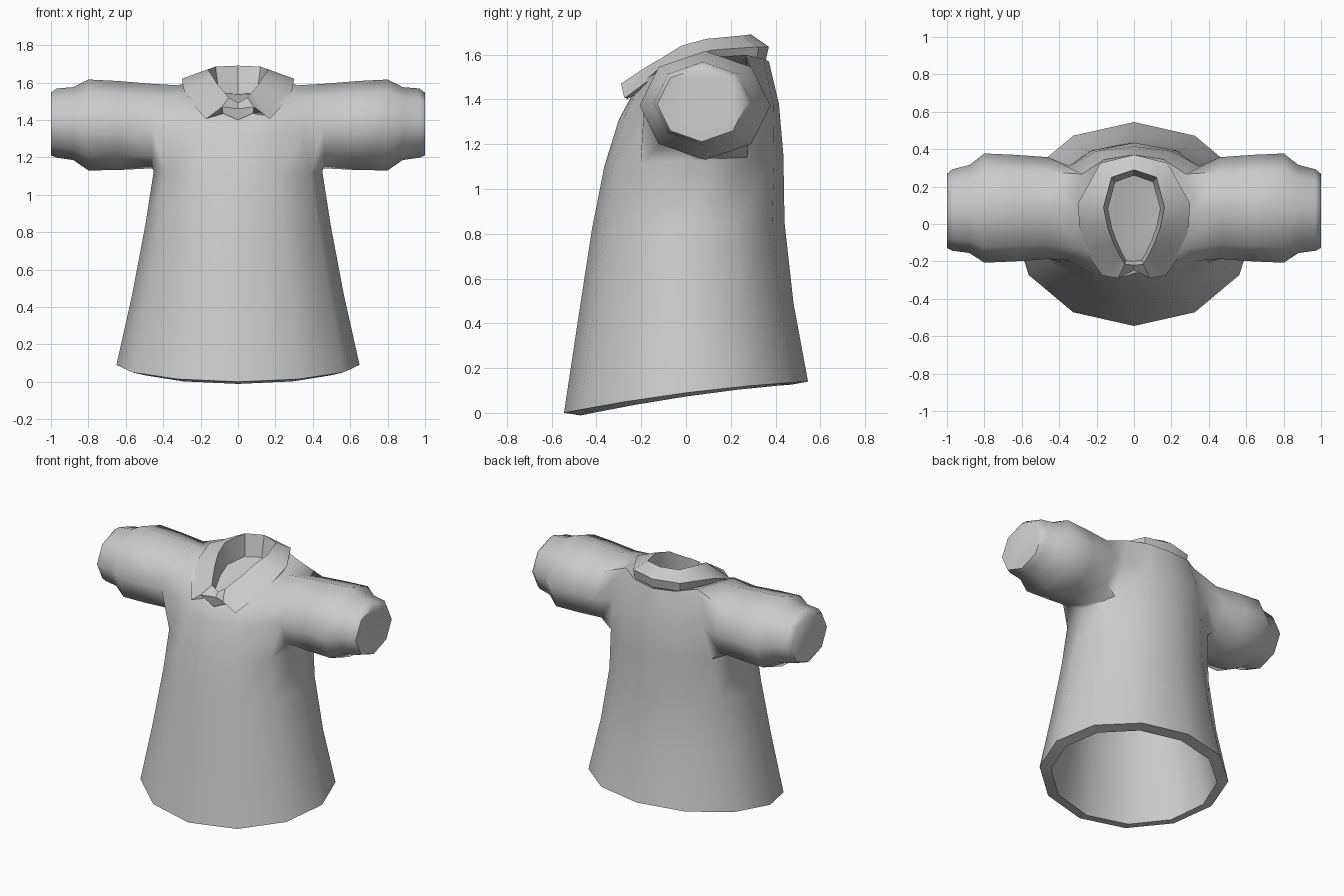
import bpy, bmesh
from math import sin, cos, pi, radians, copysign

if "Cube" in bpy.data.objects:
    bpy.data.objects.remove(bpy.data.objects["Cube"])

cloth = bpy.data.materials.new("grey cloth")
cloth.use_nodes = True
cloth.diffuse_color = (0.6, 0.6, 0.6, 1)
cloth.node_tree.nodes["Principled BSDF"].inputs["Base Color"].default_value = (0.6, 0.6, 0.6, 1)

SIDES = 12


def finish(bm, name, angle, thickness=0.0):
    """Make the object, thicken it inwards if asked, and shade it."""
    bmesh.ops.recalc_face_normals(bm, faces=bm.faces)
    mesh = bpy.data.meshes.new(name)
    bm.to_mesh(mesh)
    bm.free()
    mesh.materials.append(cloth)
    ob = bpy.data.objects.new(name, mesh)
    bpy.context.collection.objects.link(ob)
    bpy.ops.object.select_all(action='DESELECT')
    ob.select_set(True)
    bpy.context.view_layer.objects.active = ob
    if thickness:
        lining = ob.modifiers.new("lining", 'SOLIDIFY')
        lining.thickness = thickness
        lining.offset = -1
        bpy.ops.object.modifier_apply(modifier=lining.name)
    bpy.ops.object.shade_smooth_by_angle(angle=radians(angle))


def body_ring(bm, rx, front, back, z_front, z_side, z_back, power):
    """Oval ring, vertex 0 at the front; a power below 1 squares it off."""
    ring = []
    for i in range(SIDES):
        a = 2 * pi * i / SIDES
        c = -cos(a)
        y = (front + back) / 2 + (back - front) / 2 * copysign(abs(c) ** power, c)
        z = z_side + (z_back - z_front) / 2 * c + ((z_back + z_front) / 2 - z_side) * c * c
        ring.append(bm.verts.new((rx * sin(a), y, z)))
    return ring


def bridge(bm, a, b, skip=()):
    n = len(a)
    for i in range(n):
        if i not in skip:
            j = (i + 1) % n
            bm.faces.new((a[i], a[j], b[j], b[i]))


# Gown: flared shell from hem to neck, with armholes left open
profile = [
    (.65, -.545, .545, 0, .09, .14, 1),
    (.565, -.48, .48, .43, .47, .49, 1),
    (.495, -.42, .44, .82, .84, .85, .95),
    (.45, -.365, .435, 1.10, 1.13, 1.15, .75),
    (.40, -.30, .415, 1.31, 1.37, 1.38, .5),
    (.32, -.235, .37, 1.43, 1.585, 1.57, .6),
    (.18, -.20, .30, 1.45, 1.53, 1.54, 1),
]
bm = bmesh.new()
shell = [body_ring(bm, *p) for p in profile]
for k in range(len(shell) - 1):
    holes = (2, 3, 8, 9) if k in (3, 4) else ()
    bridge(bm, shell[k], shell[k + 1], holes)
bm.faces.new(shell[-1])

# Sleeves: eight-sided tubes grown from the armholes
# (x, centre y, radius y, centre z, radius z)
sleeve = [
    (.46, .085, .272, 1.367, .226),
    (.64, .085, .285, 1.37, .238),
    (.80, .085, .292, 1.373, .243),
    (.88, .08, .235, 1.38, .195),
    (.97, .075, .218, 1.383, .185),
    (1.0, .07, .198, 1.378, .167),
]
low, mid, top = shell[3:6]
for side, cols in ((1, (2, 3, 4)), (-1, (10, 9, 8))):
    f, m, b = cols
    previous = [top[m], top[b], mid[b], low[b], low[m], low[f], mid[f], top[f]]
    for x, cy, ry, cz, rz in sleeve:
        ring = [bm.verts.new((side * x, cy + ry * sin(i * pi / 4), cz + rz * cos(i * pi / 4)))
                for i in range(8)]
        bridge(bm, previous, ring)
        previous = ring
    bm.faces.new(previous)
finish(bm, "gown", 54, thickness=.075)

# Collar: folded band, each station gives inner top, outer top, outer bottom
stations = [
    ((0, -.22, 1.49), (0, -.245, 1.46), (0, -.265, 1.40)),
    ((.05, -.215, 1.52), (.085, -.29, 1.47), (.08, -.25, 1.435)),
    ((.075, -.17, 1.55), (.17, -.275, 1.405), (.155, -.22, 1.42)),
    ((.11, -.10, 1.59), (.265, -.14, 1.505), (.225, -.12, 1.48)),
    ((.14, -.02, 1.64), (.292, -.01, 1.57), (.25, -.01, 1.54)),
    ((.163, .09, 1.67), (.30, .11, 1.62), (.275, .10, 1.575)),
    ((.12, .25, 1.685), (.18, .325, 1.635), (.175, .315, 1.575)),
    ((0, .29, 1.69), (0, .37, 1.635), (0, .355, 1.57)),
]
loop = [(s, 1) for s in stations] + [(s, -1) for s in stations[-2:0:-1]]
bm = bmesh.new()
rows = []
for (inner, outer, under), side in loop:
    foot = (inner[0] * .82, inner[1] * .88, 1.47 + .15 * inner[1])
    rows.append([bm.verts.new((side * p[0], p[1], p[2])) for p in (inner, outer, under, foot)])
for a, b in zip(rows, rows[1:] + rows[:1]):
    bridge(bm, a, b)
finish(bm, "collar", 35)
